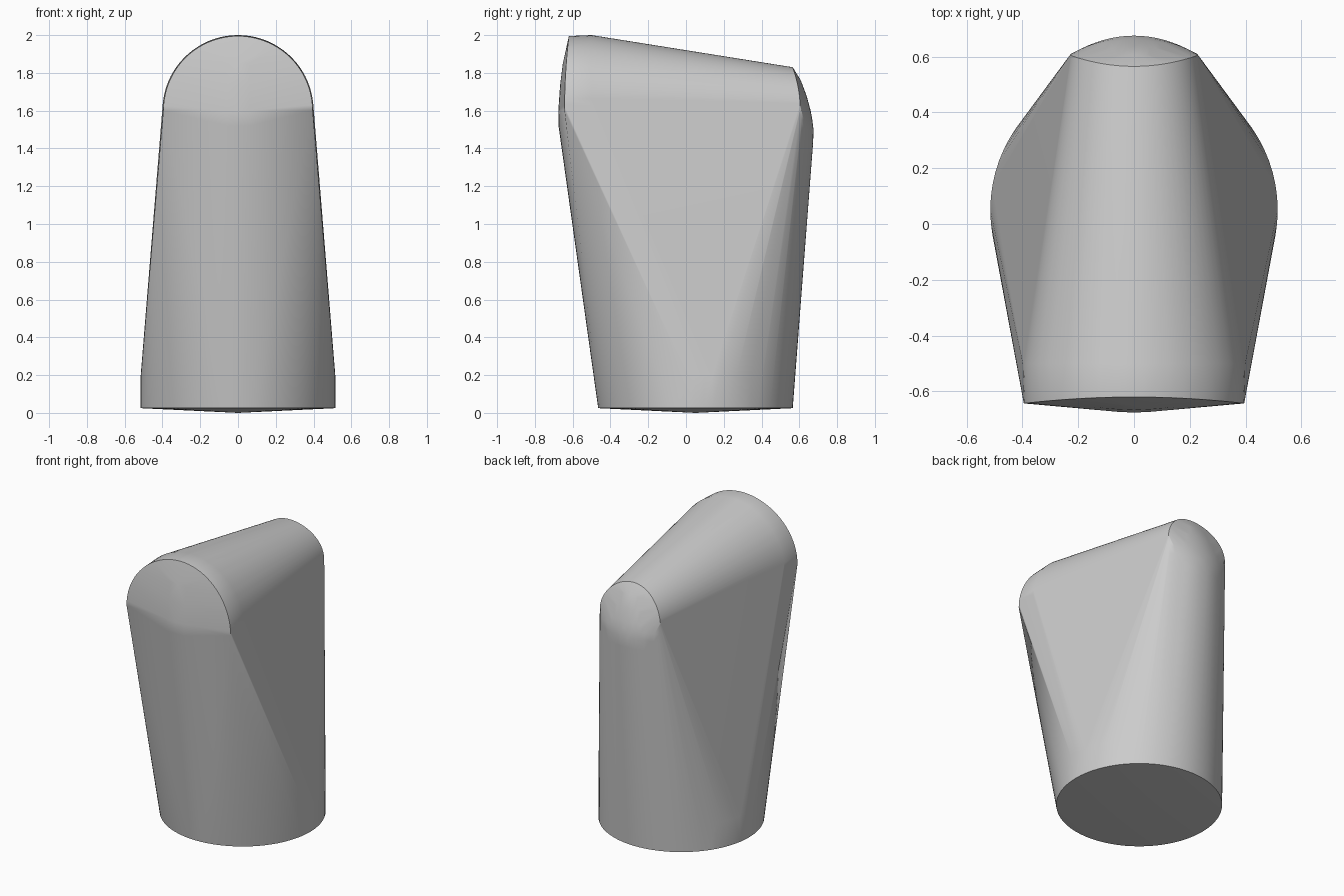
import bpy, bmesh, math

cube = bpy.data.objects.get("Cube")
if cube:
    bpy.data.objects.remove(cube, do_unlink=True)

grey = bpy.data.materials.new("plain_grey")
grey.use_nodes = True
colour = (0.6, 0.6, 0.6, 1)
grey.diffuse_color = colour
grey.node_tree.nodes["Principled BSDF"].inputs["Base Color"].default_value = colour

points = []


def ring(radius, cy, z, n=72):
    for i in range(n):
        a = 2 * math.pi * i / n
        points.append((radius * math.cos(a), cy + radius * math.sin(a), z))


def arch(radius, cz, y_side, y_top, n=40):
    for i in range(n + 1):
        a = math.pi * i / n
        s = math.sin(a)
        points.append((radius * math.cos(a), y_side + (y_top - y_side) * s * s, cz + radius * s))


# Round foot with a very shallow conical underside
ring(0.515, 0.05, 0.025)
ring(0.515, 0.05, 0.2)
points.append((0, 0.05, 0))

# Large front arch, its shoulder, and the bowed front face
arch(0.395, 1.6, -0.643, -0.62)
arch(0.4, 1.6, -0.5, -0.5)
for y, z in [(-0.652, 1.85), (-0.667, 1.73), (-0.676, 1.6), (-0.675, 1.52)]:
    for x in (-0.06, 0, 0.06):
        points.append((x, y + abs(x) * 0.05, z))

# Small rear arch and the domed back
arch(0.23, 1.6, 0.605, 0.565)
for z, edge, crown, half in [(1.76, 0.572, 0.608, 0.16), (1.68, 0.59, 0.638, 0.205),
                             (1.6, 0.605, 0.66, 0.225), (1.55, 0.611, 0.669, 0.225),
                             (1.5, 0.611, 0.675, 0.222), (1.43, 0.607, 0.673, 0.215)]:
    for i in range(-8, 9):
        u = i / 8
        points.append((half * u, crown + (edge - crown) * u * u, z))

# Stretch one taut skin over the sections
bm = bmesh.new()
verts = [bm.verts.new(p) for p in points]
bmesh.ops.remove_doubles(bm, verts=bm.verts, dist=0.002)
hull = bmesh.ops.convex_hull(bm, input=bm.verts)
loose = {g for g in hull["geom_interior"] + hull["geom_unused"] if isinstance(g, bmesh.types.BMVert)}
bmesh.ops.delete(bm, geom=list(loose), context="VERTS")
bmesh.ops.recalc_face_normals(bm, faces=bm.faces)

mesh = bpy.data.meshes.new("body")
bm.to_mesh(mesh)
bm.free()
mesh.materials.append(grey)
body = bpy.data.objects.new("body", mesh)
bpy.context.collection.objects.link(body)

# Smooth the skin but keep the foot and arch edges crisp
bpy.ops.object.select_all(action="DESELECT")
body.select_set(True)
bpy.context.view_layer.objects.active = body
bpy.ops.object.shade_smooth_by_angle(angle=math.radians(30))
weighted = body.modifiers.new("weighted_normals", "WEIGHTED_NORMAL")
weighted.keep_sharp = True
